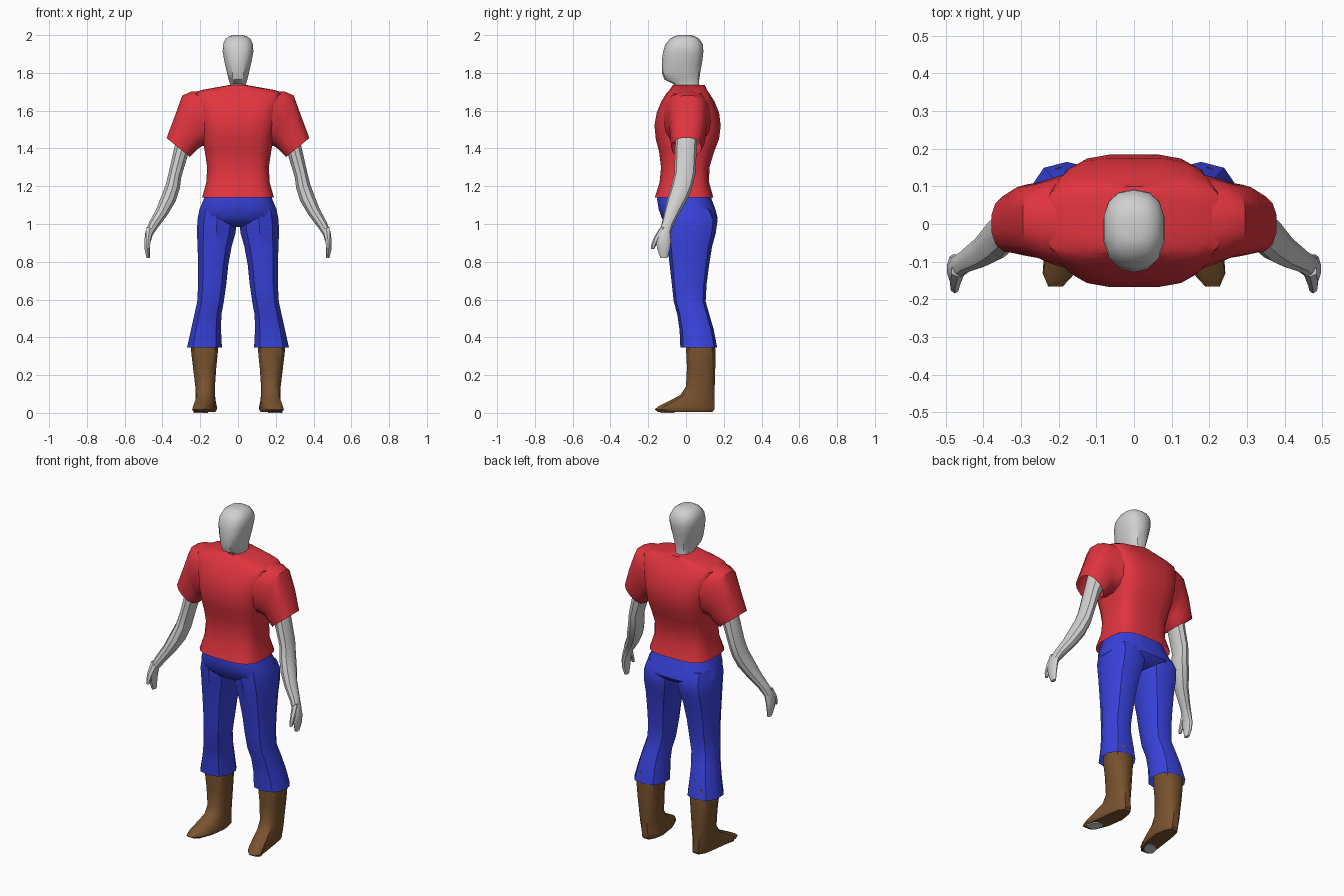
import bpy, bmesh, math


def material(name, rgb):
    m = bpy.data.materials.new(name)
    m.diffuse_color = (*rgb, 1)
    return m


RED = material("shirt red", (0.76, 0.035, 0.05))
BLUE = material("denim blue", (0.04, 0.055, 0.72))
BROWN = material("boot brown", (0.19, 0.085, 0.028))
GREY = material("skin grey", (0.63, 0.63, 0.63))


def loft(name, mat, rings, sides=12, square=2.0, caps=(True, True), mirror=False, bend=None):
    """Skin rings given as (x0, z0, x1, z1, y0, y1): two opposite rim points plus the depth range."""
    bm = bmesh.new()
    loops = []
    for x0, z0, x1, z1, y0, y1 in rings:
        loop = []
        for i in range(sides):
            a = 2 * math.pi * (i + 0.5) / sides
            c, s = math.cos(a), math.sin(a)
            u = math.copysign(abs(c) ** (2 / square), c)
            v = math.copysign(abs(s) ** (2 / square), s)
            k = math.cos(math.pi / sides) ** (2 / square)
            t = 0.5 + 0.5 * u / k
            v /= max(abs(math.sin(2 * math.pi * (j + 0.5) / sides)) for j in range(sides)) ** (2 / square)
            p = [x0 + (x1 - x0) * t, (y0 + y1) / 2 + v * (y1 - y0) / 2, z0 + (z1 - z0) * t]
            loop.append(bm.verts.new(bend(p) if bend else p))
        loops.append(loop)
    for a, b in zip(loops, loops[1:]):
        for i in range(sides):
            j = (i + 1) % sides
            bm.faces.new((a[i], a[j], b[j], b[i]))
    if caps[0]:
        bm.faces.new(loops[0])
    if caps[1]:
        bm.faces.new(loops[-1])
    bmesh.ops.recalc_face_normals(bm, faces=bm.faces)
    me = bpy.data.meshes.new(name)
    bm.to_mesh(me)
    bm.free()
    me.materials.append(mat)
    ob = bpy.data.objects.new(name, me)
    bpy.context.collection.objects.link(ob)
    if mirror:
        ob.modifiers.new("mirror", 'MIRROR').use_mirror_merge = False
    bpy.ops.object.select_all(action='DESELECT')
    ob.select_set(True)
    bpy.context.view_layer.objects.active = ob
    bpy.ops.object.shade_smooth_by_angle(angle=math.radians(35))
    return ob


def centred(rows):
    """Level rings centred on x = 0 from (z, half width, y0, y1)."""
    return [(-w, z, w, z, y0, y1) for z, w, y0, y1 in rows]


def level(rows):
    """Level rings from (z, x0, x1, y0, y1)."""
    return [(x0, z, x1, z, y0, y1) for z, x0, x1, y0, y1 in rows]


# Head and neck
loft("head", GREY, centred([
    (1.69, .045, -.05, .075), (1.74, .042, -.065, .07), (1.765, .050, -.115, .07),
    (1.80, .058, -.128, .075), (1.86, .072, -.128, .086), (1.91, .081, -.122, .092),
    (1.95, .080, -.110, .090), (1.98, .066, -.085, .070), (1.995, .045, -.06, .045),
    (2.0, .022, -.04, .02)]), sides=14, square=2.5)

# Shirt body
loft("shirt_body", RED, centred([
    (1.14, .19, -.165, .145), (1.22, .168, -.14, .122), (1.30, .163, -.132, .124),
    (1.38, .175, -.142, .148), (1.45, .187, -.16, .175), (1.52, .197, -.167, .184),
    (1.59, .212, -.155, .175), (1.65, .232, -.13, .15), (1.69, .235, -.105, .125),
    (1.708, .20, -.088, .112), (1.735, .05, -.07, .10)]),
    sides=20, square=3.4, caps=(False, True))

# Sleeves
loft("sleeves", RED, [
    (.19, 1.705, .16, 1.42, -.12, .135), (.25, 1.70, .195, 1.41, -.105, .12),
    (.295, 1.68, .215, 1.395, -.09, .11), (.335, 1.57, .235, 1.375, -.085, .105),
    (.378, 1.455, .255, 1.355, -.078, .08)],
    sides=14, square=2.5, caps=(True, False), mirror=True)

# Arms with mitten hands
loft("arms", GREY, [
    (.315, 1.50, .215, 1.45, -.055, .06), (.338, 1.40, .265, 1.365, -.058, .056),
    (.365, 1.28, .300, 1.25, -.062, .05), (.382, 1.21, .308, 1.19, -.078, .035),
    (.405, 1.15, .330, 1.12, -.098, .01), (.432, 1.08, .372, 1.05, -.115, -.03),
    (.470, 1.01, .425, .98, -.130, -.068), (.490, .96, .452, .94, -.148, -.082),
    (.496, .91, .464, .90, -.158, -.080), (.494, .865, .467, .865, -.152, -.085),
    (.484, .82, .466, .82, -.135, -.098)],
    sides=10, mirror=True)

# Thumbs
loft("thumbs", GREY, [
    (.485, .985, .450, .97, -.140, -.11), (.488, .93, .462, .92, -.172, -.135),
    (.486, .89, .466, .885, -.184, -.158), (.482, .868, .468, .868, -.184, -.168)],
    sides=6, mirror=True)

# Trouser hips and legs
loft("trouser_hips", BLUE, centred([
    (1.155, .175, -.15, .13), (1.13, .182, -.153, .136), (1.08, .203, -.145, .155),
    (1.03, .214, -.128, .168), (1.0, .16, -.10, .14), (.985, .06, -.05, .08)]),
    sides=16, square=2.6)
loft("trouser_legs", BLUE, level([
    (1.08, .02, .20, -.12, .14), (1.02, .005, .215, -.122, .167), (.95, .014, .217, -.108, .157),
    (.88, .034, .214, -.098, .138), (.78, .052, .211, -.086, .122), (.68, .062, .211, -.075, .109),
    (.59, .075, .216, -.065, .104), (.52, .088, .231, -.046, .124), (.44, .09, .249, -.034, .147),
    (.345, .085, .27, -.03, .165)]),
    sides=10, square=2.4, caps=(True, False), mirror=True)


# Boots, with the toes turned out
def toe_out(p):
    x, y, z = p
    return (x - 0.25 * min(y, 0), y, z)


loft("boots", BROWN, level([
    (.40, .105, .245, .005, .15), (.34, .105, .25, .0, .155), (.24, .115, .238, .005, .155),
    (.14, .122, .226, .0, .152), (.095, .122, .224, -.03, .15), (.065, .118, .224, -.085, .15),
    (.035, .112, .222, -.145, .15), (.018, .112, .222, -.166, .15), (.006, .12, .215, -.15, .14)]),
    sides=12, square=2.5, mirror=True, bend=toe_out)

# Bare sole patches under the toes
loft("sole_patches", GREY, level([
    (.008, .14, .205, -.135, -.06), (.0, .14, .205, -.135, -.06)]),
    sides=8, square=3, mirror=True, bend=toe_out)
